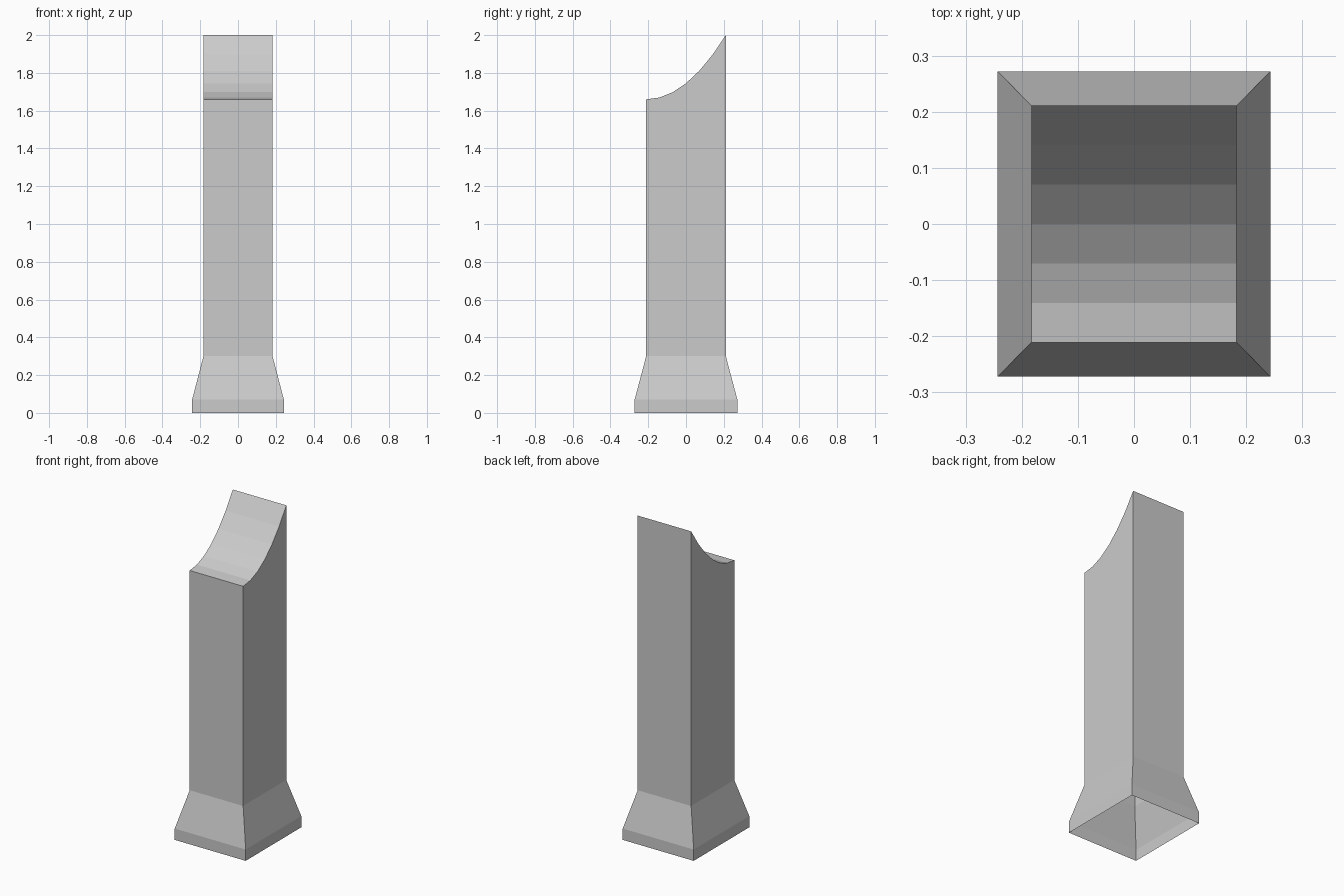
import bpy
import bmesh

cube = bpy.data.objects.get("Cube")
if cube:
    bpy.data.objects.remove(cube, do_unlink=True)

# Single stone-grey material
grey = bpy.data.materials.new("plain grey")
grey.use_nodes = True
colour = (0.6, 0.6, 0.6, 1)
grey.diffuse_color = colour
grey.node_tree.nodes["Principled BSDF"].inputs["Base Color"].default_value = colour

HALF_X, HALF_Y = 0.183, 0.211     # shaft
BASE_X, BASE_Y = 0.243, 0.272     # foot
LOW, HIGH, STEPS = 1.66, 2.0, 6   # scooped top


def ring(bm, hx, hy, z):
    return [bm.verts.new((x * hx, y * hy, z))
            for x, y in ((-1, -1), (1, -1), (1, 1), (-1, 1))]


def bridge(bm, low, high):
    for i in range(4):
        j = (i + 1) % 4
        bm.faces.new((low[i], low[j], high[j], high[i]))


def make_object(name, bm):
    mesh = bpy.data.meshes.new(name)
    bm.to_mesh(mesh)
    bm.free()
    mesh.materials.append(grey)
    obj = bpy.data.objects.new(name, mesh)
    bpy.context.collection.objects.link(obj)
    return obj


# Flared foot, open underneath
bm = bmesh.new()
rings = [ring(bm, BASE_X, BASE_Y, 0),
         ring(bm, BASE_X, BASE_Y, 0.07),
         ring(bm, HALF_X, HALF_Y, 0.3)]
for low, high in zip(rings, rings[1:]):
    bridge(bm, low, high)
make_object("flared_foot", bm)

# Shaft with a concave top rising to the back
bm = bmesh.new()
a, b, c, d = ring(bm, HALF_X, HALF_Y, 0.3)
right, left = [], []
for i in range(STEPS + 1):
    t = i / STEPS
    y, z = HALF_Y * (2 * t - 1), LOW + (HIGH - LOW) * t * t
    right.append(bm.verts.new((-HALF_X, y, z)))
    left.append(bm.verts.new((HALF_X, y, z)))
bm.faces.new((a, b, left[0], right[0]))
bm.faces.new((c, d, right[-1], left[-1]))
bm.faces.new([b, c] + left[::-1])
bm.faces.new([d, a] + right)
for i in range(STEPS):
    bm.faces.new((right[i], left[i], left[i + 1], right[i + 1]))
make_object("scooped_shaft", bm)
